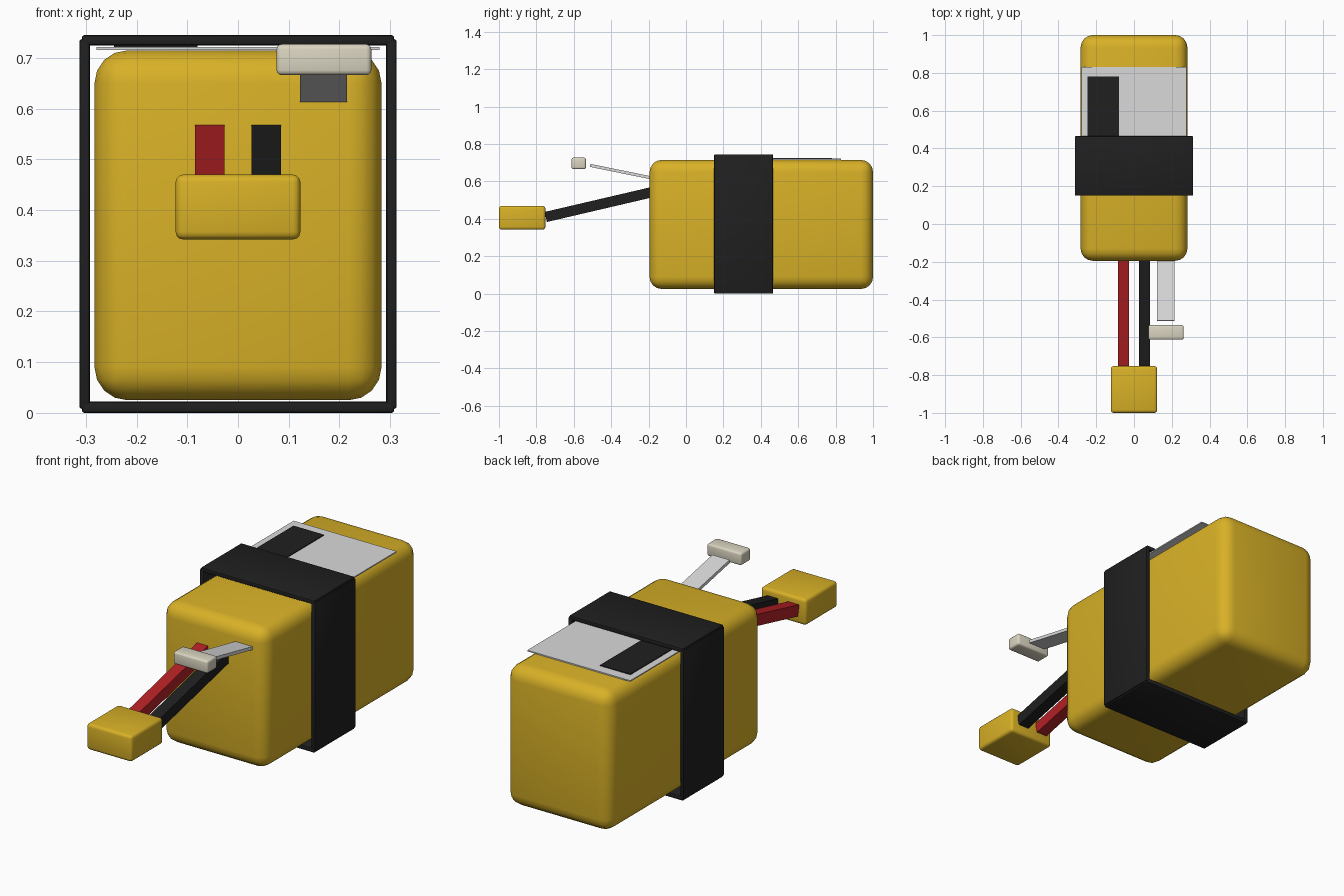
import bpy
import bmesh
from math import atan2, hypot
from mathutils import Vector

old = bpy.data.objects.get("Cube")
if old:
    bpy.data.objects.remove(old, do_unlink=True)


def material(name, r, g, b):
    m = bpy.data.materials.new(name)
    m.use_nodes = True
    m.diffuse_color = (r, g, b, 1)
    bsdf = next(n for n in m.node_tree.nodes if n.type == "BSDF_PRINCIPLED")
    bsdf.inputs["Base Color"].default_value = (r, g, b, 1)
    return m


gold = material("gold yellow", 0.69, 0.44, 0.02)
black = material("black", 0.014, 0.014, 0.014)
red = material("red", 0.45, 0.015, 0.018)
white = material("light grey", 0.7, 0.7, 0.7)
cream = material("cream", 0.7, 0.66, 0.53)


def box(name, x, y, z, mat, bevel=0, segments=3):
    """Box from (min, max) ranges, with optional rounded edges."""
    ranges = (x, y, z)
    bm = bmesh.new()
    bmesh.ops.create_cube(bm, size=1)
    bmesh.ops.scale(bm, vec=[b - a for a, b in ranges], verts=bm.verts)
    mesh = bpy.data.meshes.new(name)
    bm.to_mesh(mesh)
    bm.free()
    mesh.materials.append(mat)
    obj = bpy.data.objects.new(name, mesh)
    obj.location = [(a + b) / 2 for a, b in ranges]
    bpy.context.collection.objects.link(obj)
    if bevel:
        mod = obj.modifiers.new("rounded edges", "BEVEL")
        mod.width = bevel
        mod.segments = segments
        bpy.ops.object.select_all(action="DESELECT")
        obj.select_set(True)
        bpy.context.view_layer.objects.active = obj
        bpy.ops.object.modifier_apply(modifier=mod.name)
        bpy.ops.object.shade_smooth_by_angle(angle=0.7)
    return obj


def lead(name, x, start, end, thickness, mat):
    """Straight bar between two (y, z) points."""
    dy, dz = end[0] - start[0], end[1] - start[1]
    half = hypot(dy, dz) / 2
    obj = box(name, x, (-half, half), (-thickness / 2, thickness / 2), mat)
    obj.location.yz = (Vector(start) + Vector(end)) / 2
    obj.rotation_euler.x = atan2(dz, dy)
    return obj


# Battery pack
box("battery_body", (-0.283, 0.283), (-0.195, 1.0), (0.025, 0.715), gold, 0.065, 4)

# Strap wrapped around the pack
strap_y = (0.15, 0.465)
for name, z in (("strap_bottom", (0, 0.022)), ("strap_top", (0.725, 0.745))):
    box(name, (-0.308, 0.308), strap_y, z, black, 0.005, 2)
for name, x in (("strap_right", (-0.313, -0.292)), ("strap_left", (0.292, 0.313))):
    box(name, x, strap_y, (0.008, 0.737), black, 0.005, 2)

# Label with a printed dark panel
box("label", (-0.279, 0.279), (0.2, 0.83), (0.716, 0.722), white)
box("label_panel", (-0.245, -0.08), (0.3, 0.78), (0.721, 0.726), black)

# Power leads and connector
for name, x, mat in (("red_lead", -0.056, red), ("black_lead", 0.056, black)):
    lead(name, (x - 0.029, x + 0.029), (-0.75, 0.41), (-0.15, 0.55), 0.055, mat)
box("power_connector", (-0.123, 0.123), (-1.0, -0.752), (0.342, 0.47), gold, 0.015)

# Balance lead and plug
lead("balance_lead", (0.122, 0.215), (-0.513, 0.686), (-0.15, 0.612), 0.016, white)
box("balance_plug", (0.076, 0.263), (-0.612, -0.535), (0.666, 0.727), cream, 0.01)
